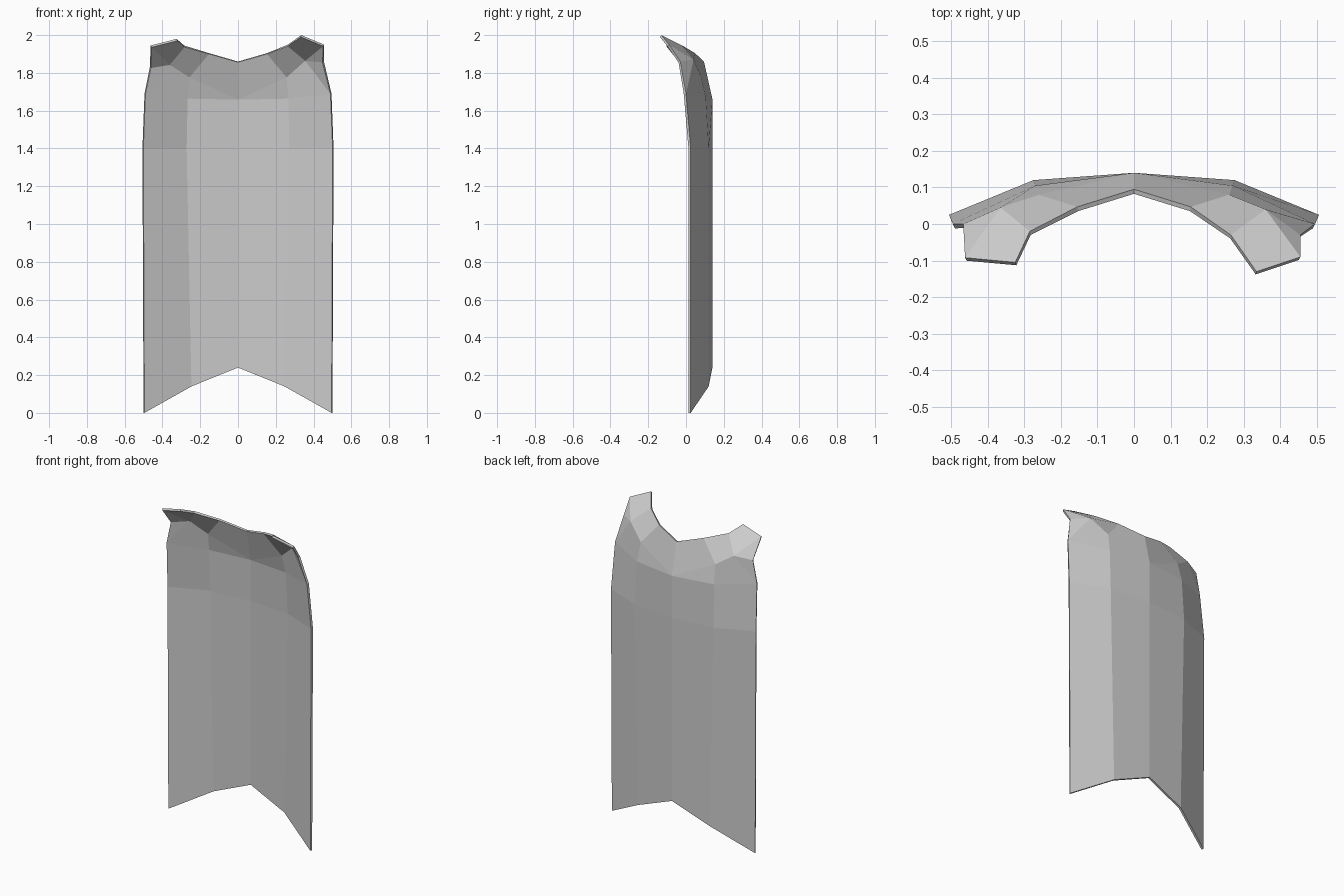
import bpy
import bmesh

default = bpy.data.objects.get("Cube")
if default:
    bpy.data.objects.remove(default, do_unlink=True)

grey = bpy.data.materials.new("plain grey")
grey.use_nodes = True
colour = (0.6, 0.6, 0.6, 1)
grey.diffuse_color = colour
grey.node_tree.nodes["Principled BSDF"].inputs["Base Color"].default_value = colour

# Long panel: rows of (middle, fold, side edge), shared by both halves
rows = [
    [(0, 0.14, 0.24), (0.25, 0.12, 0.14), (0.5, 0.025, 0)],
    [(0, 0.14, 1.4), (0.275, 0.12, 1.4), (0.506, 0.025, 1.4)],
    [(0, 0.14, 1.66), (0.27, 0.105, 1.665), (0.495, 0.0, 1.69)],
]

# Shoulder and neckline points, the two sides differing slightly
collar_left = dict(
    nape=(0, 0.095, 1.86), neck=(0.155, 0.047, 1.905),
    inner=(0.265, -0.03, 1.95), tip=(0.335, -0.13, 2.0),
    corner=(0.455, -0.09, 1.95), side=(0.455, -0.03, 1.86),
    blade=(0.26, 0.08, 1.78), top=(0.36, 0.04, 1.87))
collar_right = dict(
    collar_left, inner=(0.285, -0.02, 1.945), tip=(0.325, -0.105, 1.98),
    corner=(0.462, -0.092, 1.945), side=(0.467, 0.0, 1.83),
    top=(0.365, 0.045, 1.848))


def add_half(bm, sign, collar):
    """Add one half of the sheet, with normals facing the back."""
    def face(points):
        verts = [bm.verts.new((sign * x, y, z)) for x, y, z in points]
        bm.faces.new(verts if sign < 0 else verts[::-1])

    for low, high in zip(rows, rows[1:]):
        for i in range(2):
            face([low[i], low[i + 1], high[i + 1], high[i]])

    p = dict(collar)
    p["spine"], p["fold"], p["edge"] = rows[-1]
    for names in ("spine fold blade", "spine blade neck nape",
                  "fold edge top blade", "edge side top",
                  "blade top inner neck", "top side corner",
                  "top corner tip inner"):
        face([p[n] for n in names.split()])


bm = bmesh.new()
add_half(bm, 1, collar_left)
add_half(bm, -1, collar_right)
bmesh.ops.remove_doubles(bm, verts=bm.verts, dist=0.001)
# Back of the sheet faces +y
bmesh.ops.recalc_face_normals(bm, faces=bm.faces)
if sum(f.normal.y * f.calc_area() for f in bm.faces) < 0:
    bmesh.ops.reverse_faces(bm, faces=bm.faces)

mesh = bpy.data.meshes.new("cape")
bm.to_mesh(mesh)
bm.free()
mesh.materials.append(grey)
cape = bpy.data.objects.new("cape", mesh)
bpy.context.collection.objects.link(cape)

# Thin shell growing towards the front
shell = cape.modifiers.new("thickness", "SOLIDIFY")
shell.thickness = 0.013
shell.offset = -1
